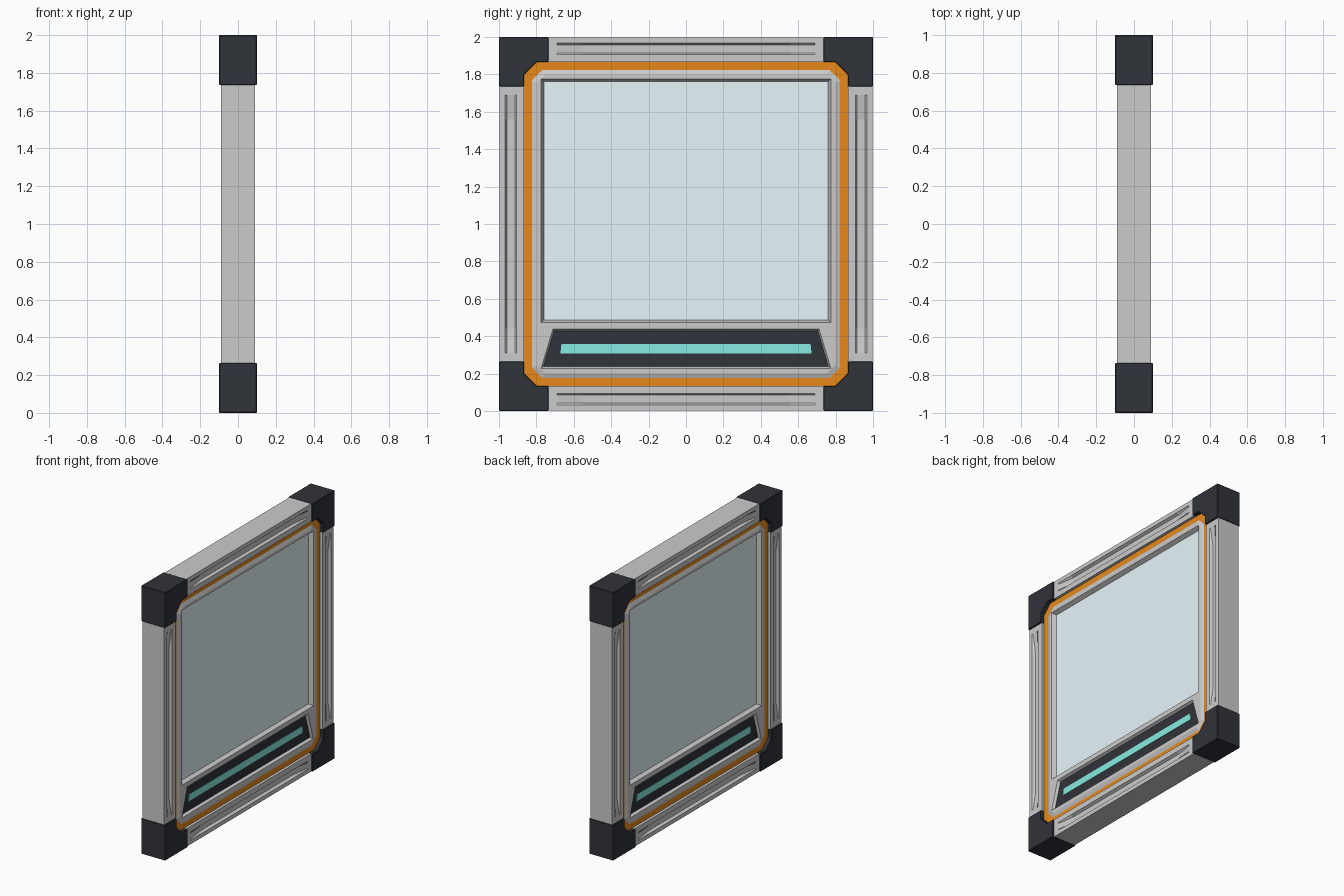
import bpy, bmesh
from math import pi

if "Cube" in bpy.data.objects:
    bpy.data.objects.remove(bpy.data.objects["Cube"])


def material(name, rgb):
    m = bpy.data.materials.new(name)
    m.diffuse_color = (*rgb, 1)
    m.use_nodes = True
    m.node_tree.nodes["Principled BSDF"].inputs["Base Color"].default_value = m.diffuse_color
    return m


DARK = material("dark", (0.03, 0.033, 0.042))
ORANGE = material("orange", (0.8, 0.25, 0.01))
GLASS = material("pale_glass", (0.8, 0.92, 0.95))
CYAN = material("cyan", (0.24, 0.83, 0.75))


def loft(name, loops, mat=None, ring=False):
    """Join equal-length loops of points; cap the ends or close into a ring."""
    bm = bmesh.new()
    rows = [[bm.verts.new(p) for p in loop] for loop in loops]
    n = len(rows[0])
    pairs = list(zip(rows, rows[1:])) + ([(rows[-1], rows[0])] if ring else [])
    for a, b in pairs:
        for i in range(n):
            j = (i + 1) % n
            bm.faces.new((a[i], a[j], b[j], b[i]))
    if not ring:
        bm.faces.new(rows[0])
        bm.faces.new(rows[-1])
    bmesh.ops.recalc_face_normals(bm, faces=bm.faces)
    me = bpy.data.meshes.new(name)
    bm.to_mesh(me)
    bm.free()
    if mat:
        me.materials.append(mat)
    ob = bpy.data.objects.new(name, me)
    bpy.context.collection.objects.link(ob)
    return ob


def octagon(h, c, x):
    """Square of half size h with corners cut by c, centred at z = 1."""
    k = h - c
    pts = [(k, -h), (h, -k), (h, k), (k, h), (-k, h), (-h, k), (-h, -k), (-k, -h)]
    return [(x, y, z + 1) for y, z in pts]


def trapezoid(yb, yt, z0, z1, x):
    return [(x, -yb, z0), (x, yb, z0), (x, yt, z1), (x, -yt, z1)]


def slab(name, yb, yt, z0, z1, x, mat):
    return loft(name, [trapezoid(yb, yt, z0, z1, s * x) for s in (-1, 1)], mat)


# Corner blocks, notched to follow the orange ring
notch = [(0, 0), (.265, 0), (.265, .135), (.2, .135), (.135, .2), (.135, .265), (0, .265)]
for sy, side in ((-1, "left"), (1, "right")):
    for sz, level in ((-1, "bottom"), (1, "top")):
        block = loft(f"corner_block_{level}_{side}",
                     [[(x, sy * (1 - a), 1 + sz * (1 - b)) for a, b in notch]
                      for x in (-.1, .1)], DARK)
        bev = block.modifiers.new("edge", "BEVEL")
        bev.width = .004
        bev.segments = 1

# Frame bars with a shallow trough that ramps out at both ends
stations = [(-.735, 0), (-.69, 0), (-.56, .02), (.56, .02), (.69, 0), (.735, 0)]


def bar_section(t, d):
    half = [(.865, 0), (.905, 0), (.915, d), (.958, d), (.968, 0), (.998, 0)]
    front = [(.09 - e, t, w) for w, e in half]
    return front + [(-x, y, w) for x, y, w in reversed(front)]


for i, part in enumerate(("top", "right", "bottom", "left")):
    bar = loft(f"frame_bar_{part}", [bar_section(t, d) for t, d in stations])
    bar.rotation_euler.x = -i * pi / 2
    bar.location.z = 1

# Orange trim ring in the groove
loft("trim_ring", [octagon(.866, .068, .07), octagon(.82, .053, .07),
                   octagon(.82, .053, -.07), octagon(.866, .068, -.07)], ORANGE, ring=True)

# Inner panel with chamfered rim
panel = loft("inner_panel", [octagon(.798, .045, -.08), octagon(.826, .055, -.069),
                             octagon(.826, .055, .069), octagon(.798, .045, .08)])

# Window and display openings, narrowing inward from both sides
openings = {"window_cutter": ((.775, .775, .473, 1.777), (.76, .76, .486, 1.762), .05),
            "display_cutter": ((.775, .712, .228, .438), (.762, .705, .238, .428), .06)}
for name, (outer, inner, depth) in openings.items():
    cutter = loft(name, [trapezoid(*outer, -.081), trapezoid(*inner, -depth),
                         trapezoid(*inner, depth), trapezoid(*outer, .081)])
    cutter.hide_render = True
    cutter.hide_set(True)
    cut = panel.modifiers.new(name, "BOOLEAN")
    cut.operation = "DIFFERENCE"
    cut.solver = "EXACT"
    cut.object = cutter

# Glass pane, display backing and light strip
slab("window_pane", .765, .765, .481, 1.767, .05, GLASS)
slab("display_backing", .765, .707, .235, .431, .06, DARK)
slab("light_strip", .672, .666, .308, .358, .063, CYAN)
